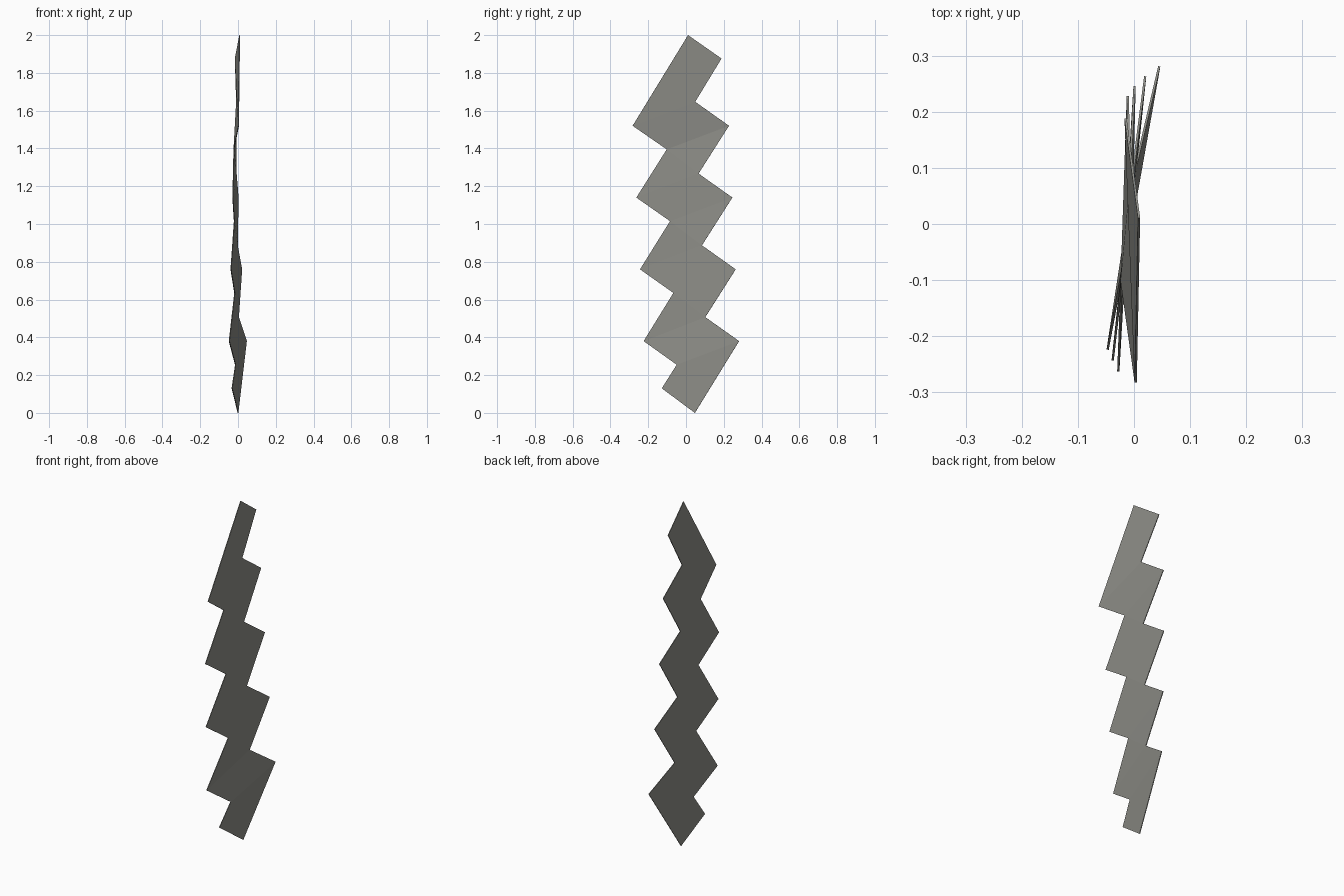
import bpy, bmesh

if "Cube" in bpy.data.objects:
    bpy.data.objects.remove(bpy.data.objects["Cube"])

mat = bpy.data.materials.new("warm grey")
mat.diffuse_color = (0.27, 0.27, 0.245, 1)
mat.use_nodes = True
mat.node_tree.nodes["Principled BSDF"].inputs["Base Color"].default_value = mat.diffuse_color

bm = bmesh.new()
V = lambda x, y, z: bm.verts.new((x, y, z))

# gentle twist: sideways offset of outer tips and inner notches per step
tip_r = (0.045, 0.020, 0.001, -0.011)
tip_l = (-0.047, -0.038, -0.028, 0.003)
notch_r = (0.003, -0.003, -0.009, -0.008)
notch_l = (-0.014, -0.018, -0.020, -0.022)
R, L, NR, NL = [], [], [], []
for k in range(4):
    z = 0.38 * k
    R.append(V(tip_r[k], 0.281 - 0.0177 * k, z + 0.38))
    L.append(V(tip_l[k], -0.224 - 0.0195 * k, z + 0.38))
    NR.append(V(notch_r[k], 0.102 - 0.0177 * k, z + 0.507))
    NL.append(V(notch_l[k], -0.049 - 0.0177 * k, z + 0.255))

# square ends of the zigzag
bottom, bottom_side = V(0, 0.047, 0), V(-0.032, -0.128, 0.13)
top, top_side = V(0.009, 0.011, 2.0), V(-0.015, 0.188, 1.876)
bm.faces.new((bottom, R[0], NL[0], bottom_side))
bm.faces.new((L[3], NR[3], top_side, top))

# repeated zigzag steps
for k in range(4):
    bm.faces.new((NL[k], R[k], NR[k], L[k]))
    if k < 3:
        bm.faces.new((L[k], NR[k], NL[k + 1]))
        bm.faces.new((NR[k], R[k + 1], NL[k + 1]))

bmesh.ops.recalc_face_normals(bm, faces=bm.faces)
me = bpy.data.meshes.new("zigzag_blade")
bm.to_mesh(me)
bm.free()
me.materials.append(mat)
blade = bpy.data.objects.new("zigzag_blade", me)
bpy.context.collection.objects.link(blade)

# paper-thin thickness
s = blade.modifiers.new("thickness", 'SOLIDIFY')
s.thickness = 0.004
s.offset = 0
